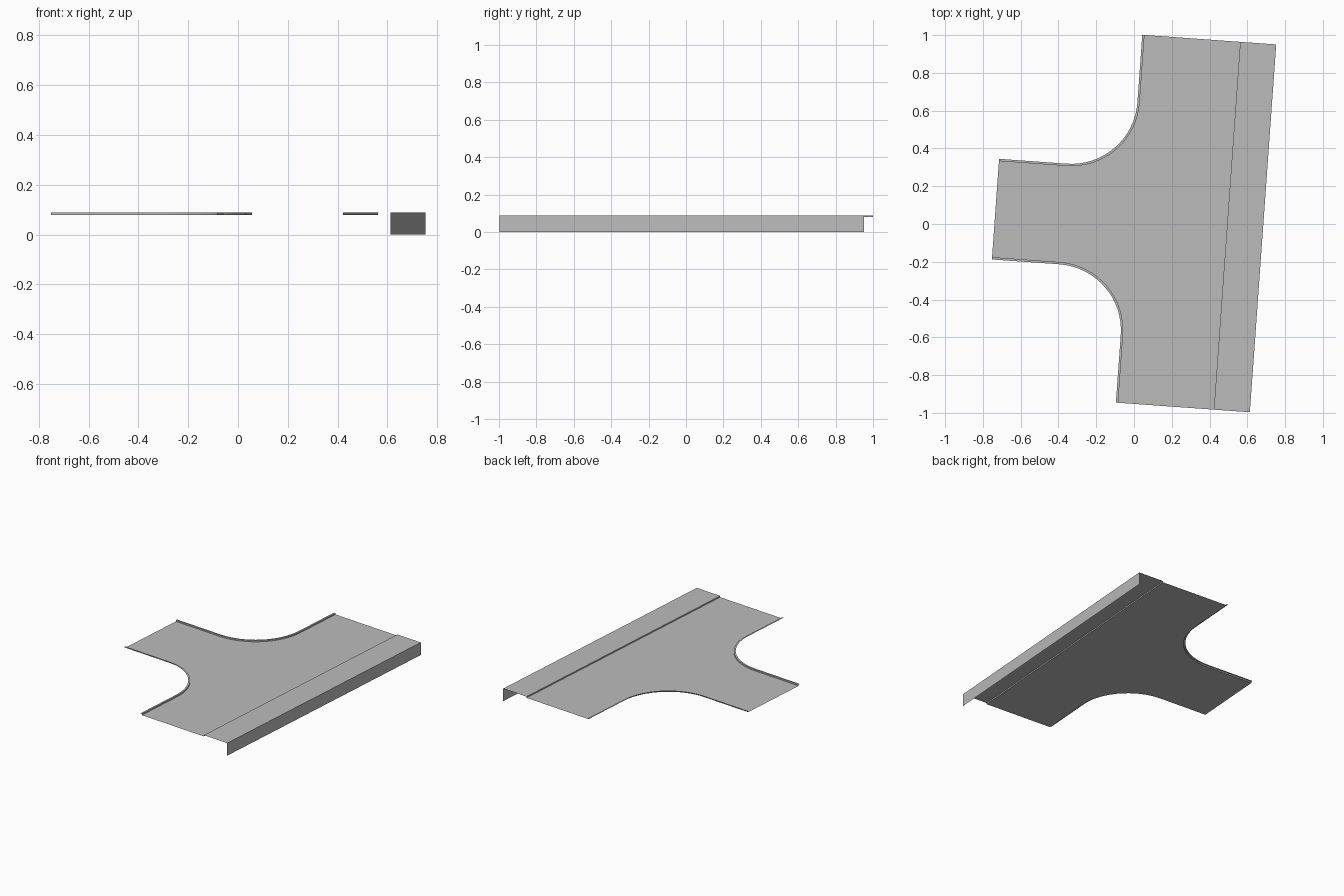
import bpy, bmesh
from math import sin, cos, pi, radians
from mathutils import Matrix

cube = bpy.data.objects.get("Cube")
if cube:
    bpy.data.objects.remove(cube, do_unlink=True)

# Main sizes, in the frame of the through road before it is turned
TURN = Matrix.Rotation(radians(-4.1), 4, 'Z')
SOUTH, NORTH = -0.95, 1.002
WEST, EDGE, EAST = -0.737, 0.492, 0.683
MID = (SOUTH + NORTH) / 2
CORNER_X, CORNER_Y, RADIUS = -0.378, 0.617, 0.35
KERB = 0.012
ROAD_Z, TOP_Z = 0.079, 0.088
STEPS = 16

grey = bpy.data.materials.new("concrete grey")
grey.use_nodes = True
colour = (0.5, 0.5, 0.5, 1)
grey.diffuse_color = colour
grey.node_tree.nodes["Principled BSDF"].inputs["Base Color"].default_value = colour


def corner_path(side, inset):
    """Plan of one rounded corner, from the side road to the through road."""
    r = RADIUS + inset
    pts = [(WEST, CORNER_Y - r)]
    for i in range(STEPS + 1):
        a = -pi / 2 + i * pi / 2 / STEPS
        pts.append((CORNER_X + r * cos(a), CORNER_Y + r * sin(a)))
    pts.append((CORNER_X + r, NORTH - MID))
    return [(x, MID + side * y) for x, y in pts]


def make(name, build):
    bm = bmesh.new()
    build(bm)
    bm.transform(TURN)
    mesh = bpy.data.meshes.new(name)
    bm.to_mesh(mesh)
    bm.free()
    mesh.materials.append(grey)
    obj = bpy.data.objects.new(name, mesh)
    bpy.context.collection.objects.link(obj)
    return obj


def sweep(bm, rails):
    """Skin neighbouring rails with quads."""
    rows = [[bm.verts.new(p) for p in rail] for rail in rails]
    for a, b in zip(rows, rows[1:]):
        for i in range(len(a) - 1):
            bm.faces.new((a[i], a[i + 1], b[i + 1], b[i]))


def road(bm):
    plan = corner_path(-1, KERB) + [(EDGE, SOUTH), (EDGE, NORTH)]
    plan += reversed(corner_path(1, KERB))
    bm.faces.new([bm.verts.new((x, y, ROAD_Z)) for x, y in plan])


def corner_kerb(side):
    def build(bm):
        inner, outer = corner_path(side, KERB), corner_path(side, 0)
        rails = [[(x, y, ROAD_Z) for x, y in inner],
                 [(x, y, TOP_Z) for x, y in inner],
                 [(x, y, TOP_Z) for x, y in outer]]
        sweep(bm, rails if side > 0 else [r[::-1] for r in rails])
    return build


def pavement(bm):
    # Kerb face, walkway, then the outer wall down to the ground
    section = [(EDGE, ROAD_Z), (EDGE, TOP_Z), (EAST, TOP_Z), (EAST, 0)]
    sweep(bm, [[(x, NORTH, z), (x, SOUTH, z)] for x, z in section])


make("road_surface", road)
make("north_corner_kerb", corner_kerb(1))
make("south_corner_kerb", corner_kerb(-1))
make("pavement_and_wall", pavement)

# Flip any sheet whose horizontal faces look down
for obj in bpy.context.collection.objects:
    if obj.type == 'MESH' and obj.name.split(".")[0] in (
            "road_surface", "north_corner_kerb", "south_corner_kerb", "pavement_and_wall"):
        if sum(p.normal.z * p.area for p in obj.data.polygons) < 0:
            obj.data.flip_normals()
